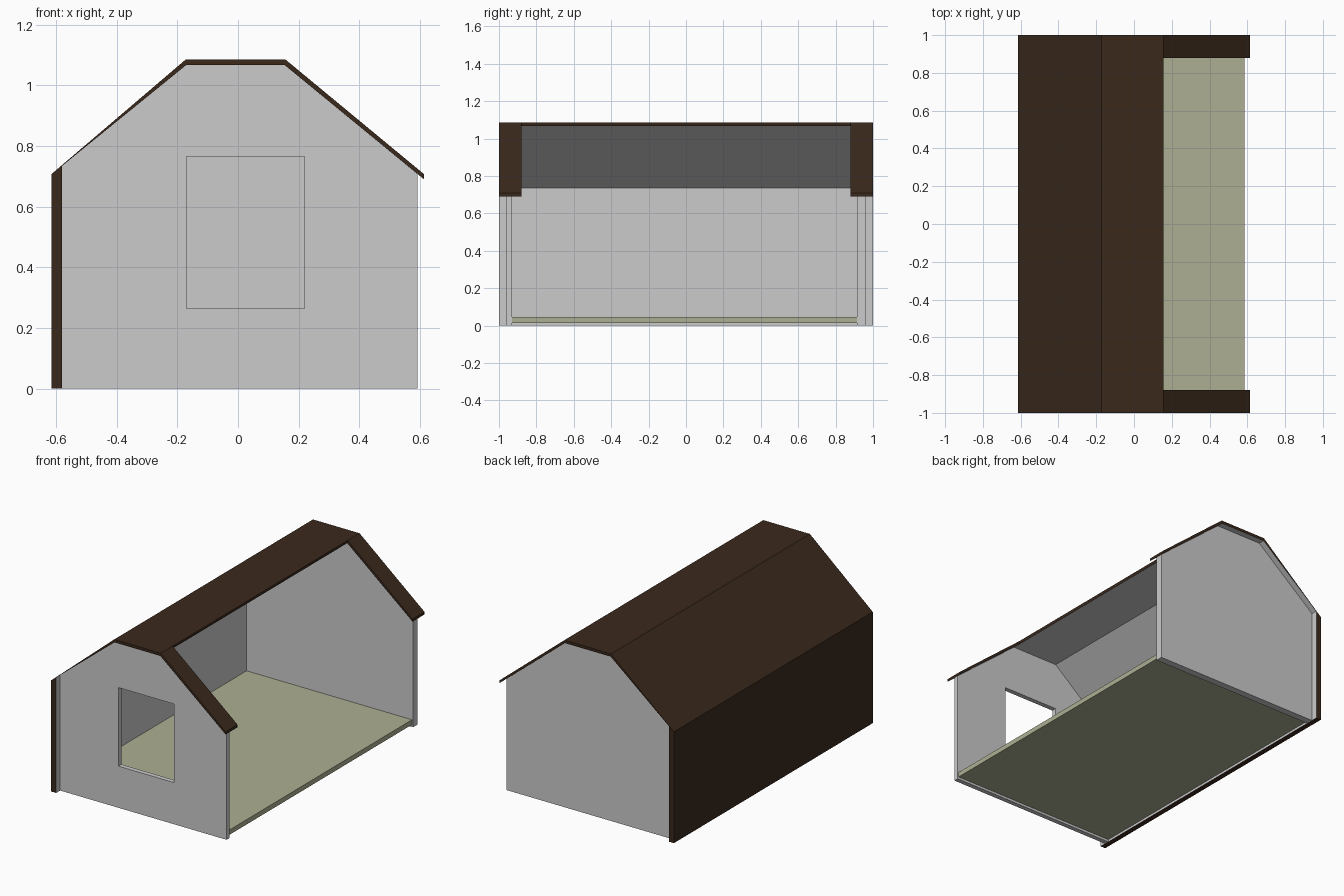
import bpy, bmesh

if "Cube" in bpy.data.objects:
    bpy.data.objects.remove(bpy.data.objects["Cube"])


def material(name, rgb):
    m = bpy.data.materials.new(name)
    m.diffuse_color = (*rgb, 1)
    m.use_nodes = True
    m.node_tree.nodes["Principled BSDF"].inputs["Base Color"].default_value = m.diffuse_color
    return m


brown = material("roof_brown", (0.043, 0.022, 0.012))
grey = material("lining_grey", (0.8, 0.8, 0.8))
sand = material("floor_sand", (0.42, 0.43, 0.29))


def prism(name, profile, y0, y1, mats=(), lining=()):
    """Extrude an (x, z) profile along y; sides listed in lining use slot 1."""
    bm = bmesh.new()
    a = [bm.verts.new((x, y0, z)) for x, z in profile]
    b = [bm.verts.new((x, y1, z)) for x, z in profile]
    bm.faces.new(a)
    bm.faces.new(b[::-1])
    n = len(profile)
    for i in range(n):
        j = (i + 1) % n
        f = bm.faces.new((a[i], b[i], b[j], a[j]))
        if i in lining:
            f.material_index = 1
    bmesh.ops.recalc_face_normals(bm, faces=bm.faces)
    me = bpy.data.meshes.new(name)
    bm.to_mesh(me)
    bm.free()
    for m in mats:
        me.materials.append(m)
    ob = bpy.data.objects.new(name, me)
    bpy.context.collection.objects.link(ob)
    return ob


def rect(x0, x1, z0, z1):
    return [(x0, z0), (x1, z0), (x1, z1), (x0, z1)]


# Side wall and roof shell: outer line up, inner line back down (grey inside)
outer = [(-0.615, 0), (-0.615, 0.708), (-0.172, 1.086), (0.156, 1.086)]
inner = [(0.153, 1.068), (-0.17, 1.068), (-0.58, 0.735), (-0.58, 0)]
prism("roof_shell", outer + inner, -1, 1, (brown, grey), (4, 5, 6))

# Short roof strips over the open side, one at each end
strip = [(0.156, 1.086), (0.613, 0.708), (0.613, 0.691), (0.153, 1.068)]
for end, y0, y1 in (("front", -1, -0.88), ("back", 0.88, 1)):
    prism(end + "_roof_strip", strip, y0, y1, (brown, grey), (2,))

# Gable walls
gable = [(-0.58, 0), (0.592, 0), (0.592, 0.708), (0.153, 1.068),
         (-0.17, 1.068), (-0.58, 0.735)]
front = prism("front_wall", gable, -0.96, -0.93)
prism("back_wall", gable, 0.915, 0.96)

# Window opening in the front wall
cutter = prism("window_cutter", rect(-0.17, 0.22, 0.265, 0.765), -1.1, -0.8)
cutter.hide_render = True
cutter.hide_set(True)
cut = front.modifiers.new("window", "BOOLEAN")
cut.operation = "DIFFERENCE"
cut.solver = "EXACT"
cut.object = cutter

# Floor
prism("floor", rect(-0.58, 0.585, 0.015, 0.046), -0.93, 0.915, (sand,))
